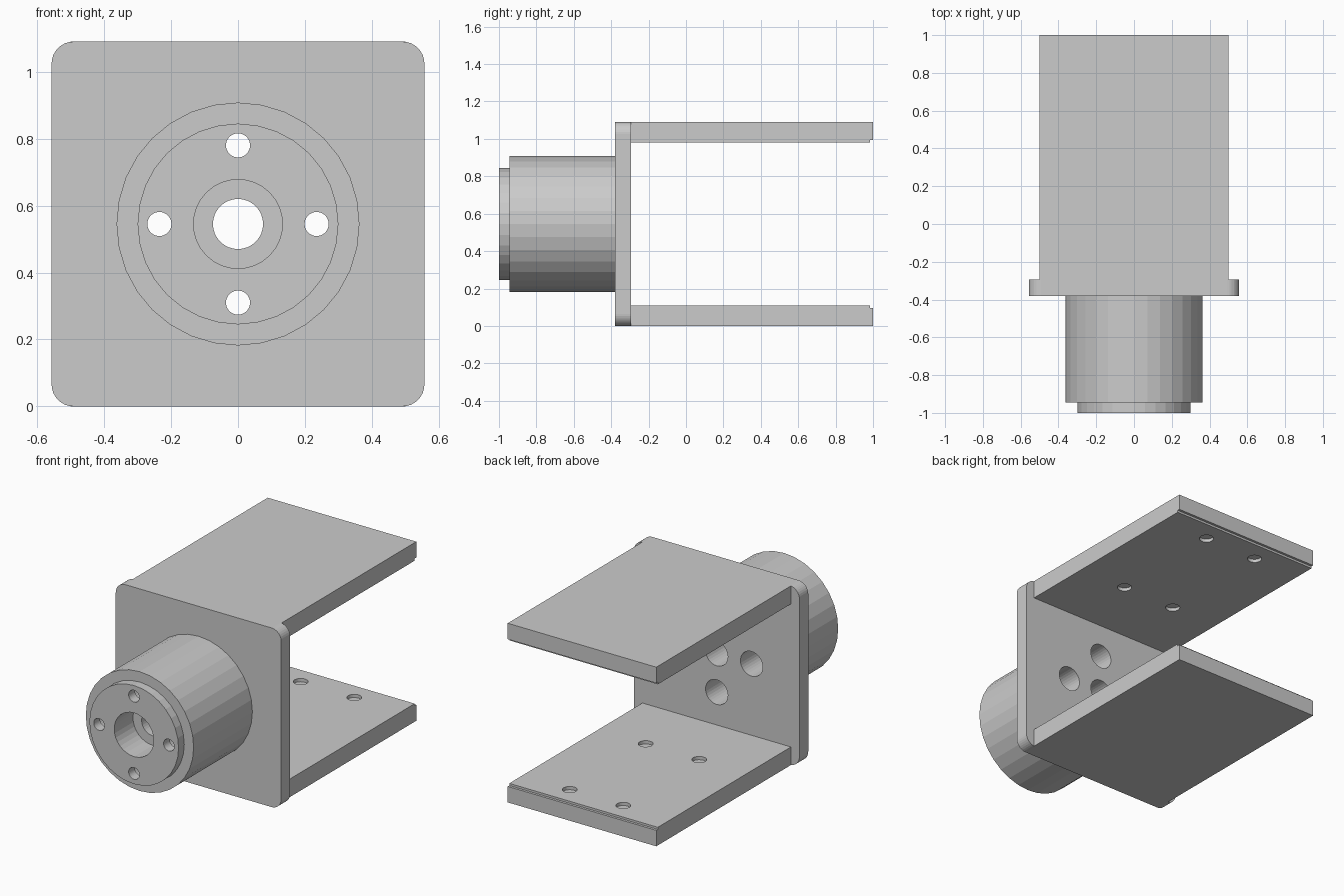
import bpy, bmesh, math
from mathutils import Matrix, Vector

cube = bpy.data.objects.get("Cube")
if cube:
    bpy.data.objects.remove(cube, do_unlink=True)

# Single grey material
GREY = (0.6, 0.6, 0.6, 1)
grey = bpy.data.materials.new("plain grey")
grey.use_nodes = True
grey.diffuse_color = GREY
grey.node_tree.nodes["Principled BSDF"].inputs["Base Color"].default_value = GREY

HEIGHT = 1.09
MID = HEIGHT / 2
PLATE_FRONT, PLATE_BACK = -0.38, -0.295
BOLT_RING = 0.235


def make_object(name, bm):
    bmesh.ops.recalc_face_normals(bm, faces=bm.faces)
    mesh = bpy.data.meshes.new(name)
    bm.to_mesh(mesh)
    bm.free()
    mesh.materials.append(grey)
    obj = bpy.data.objects.new(name, mesh)
    bpy.context.collection.objects.link(obj)
    return obj


def extrude_profile(name, points, offset):
    bm = bmesh.new()
    face = bm.faces.new([bm.verts.new(p) for p in points])
    result = bmesh.ops.extrude_face_region(bm, geom=[face], use_keep_orig=True)
    verts = [v for v in result["geom"] if isinstance(v, bmesh.types.BMVert)]
    bmesh.ops.translate(bm, verts=verts, vec=offset)
    return make_object(name, bm)


def lathe_y(name, profile, sides):
    """Spin a closed (radius, y) profile round the centre axis."""
    bm = bmesh.new()
    rings = []
    for i in range(sides):
        a = math.tau * i / sides
        rings.append([bm.verts.new((r * math.cos(a), y, MID + r * math.sin(a)))
                      for r, y in profile])
    n = len(profile)
    for i in range(sides):
        here, there = rings[i], rings[(i + 1) % sides]
        for k in range(n):
            m = (k + 1) % n
            bm.faces.new((here[k], here[m], there[m], there[k]))
    return make_object(name, bm)


def drill(target, holes):
    """Cut round holes given as (start, end, radius)."""
    bm = bmesh.new()
    for start, end, radius in holes:
        start, end = Vector(start), Vector(end)
        axis = end - start
        turn = axis.to_track_quat("Z", "Y").to_matrix().to_4x4()
        bmesh.ops.create_cone(bm, cap_ends=True, segments=32, radius1=radius,
                              radius2=radius, depth=axis.length,
                              matrix=Matrix.Translation((start + end) / 2) @ turn)
    cutter = make_object("hole_cutter", bm)
    cutter.hide_render = True
    mod = target.modifiers.new("holes", "BOOLEAN")
    mod.operation = "DIFFERENCE"
    mod.solver = "EXACT"
    mod.object = cutter
    bpy.context.view_layer.objects.active = target
    bpy.ops.object.modifier_apply(modifier=mod.name)
    bpy.data.objects.remove(cutter, do_unlink=True)


bolts = [(BOLT_RING * math.cos(k * math.pi / 2), MID + BOLT_RING * math.sin(k * math.pi / 2))
         for k in range(4)]

# Mounting plate with rounded corners
half, corner, steps = 0.557, 0.065, 8
outline = []
for q, (sx, sz) in enumerate([(1, 1), (-1, 1), (-1, -1), (1, -1)]):
    for i in range(steps + 1):
        a = (q + i / steps) * math.pi / 2
        outline.append((sx * (half - corner) + corner * math.cos(a), PLATE_FRONT,
                        MID + sz * (MID - corner) + corner * math.sin(a)))
plate = extrude_profile("mounting_plate", outline, (0, PLATE_BACK - PLATE_FRONT, 0))
drill(plate, [((x, -0.5, z), (x, -0.2, z), 0.075) for x, z in bolts + [(0, MID)]])

# Round hub with stepped nose and counterbored centre hole
hub = lathe_y("round_hub", [(0.075, PLATE_FRONT), (0.363, PLATE_FRONT), (0.363, -0.945),
                            (0.30, -0.945), (0.30, -1), (0.133, -1),
                            (0.133, -0.82), (0.075, -0.82)], 32)
drill(hub, [((x, -0.94, z), (x, -0.3, z), 0.075) for x, z in bolts])
drill(hub, [((x, -1.1, z), (x, -0.9, z), 0.036) for x, z in bolts])

# Two arms, mirrored about mid height, with a lip at the free end
for name, side in (("lower_arm", -1), ("upper_arm", 1)):
    def height(inset):
        return MID + side * (MID - inset)
    section = [(PLATE_BACK, 0), (1, 0), (1, 0.097), (0.985, 0.097),
               (0.985, 0.11), (PLATE_BACK, 0.11)]
    arm = extrude_profile(name, [(-0.5, y, height(t)) for y, t in section], (1, 0, 0))
    drill(arm, [((x, y, height(0.09)), (x, y, height(0.2)), 0.041)
                for x in (-0.18, 0.18) for y in (0.13, 0.86)])
